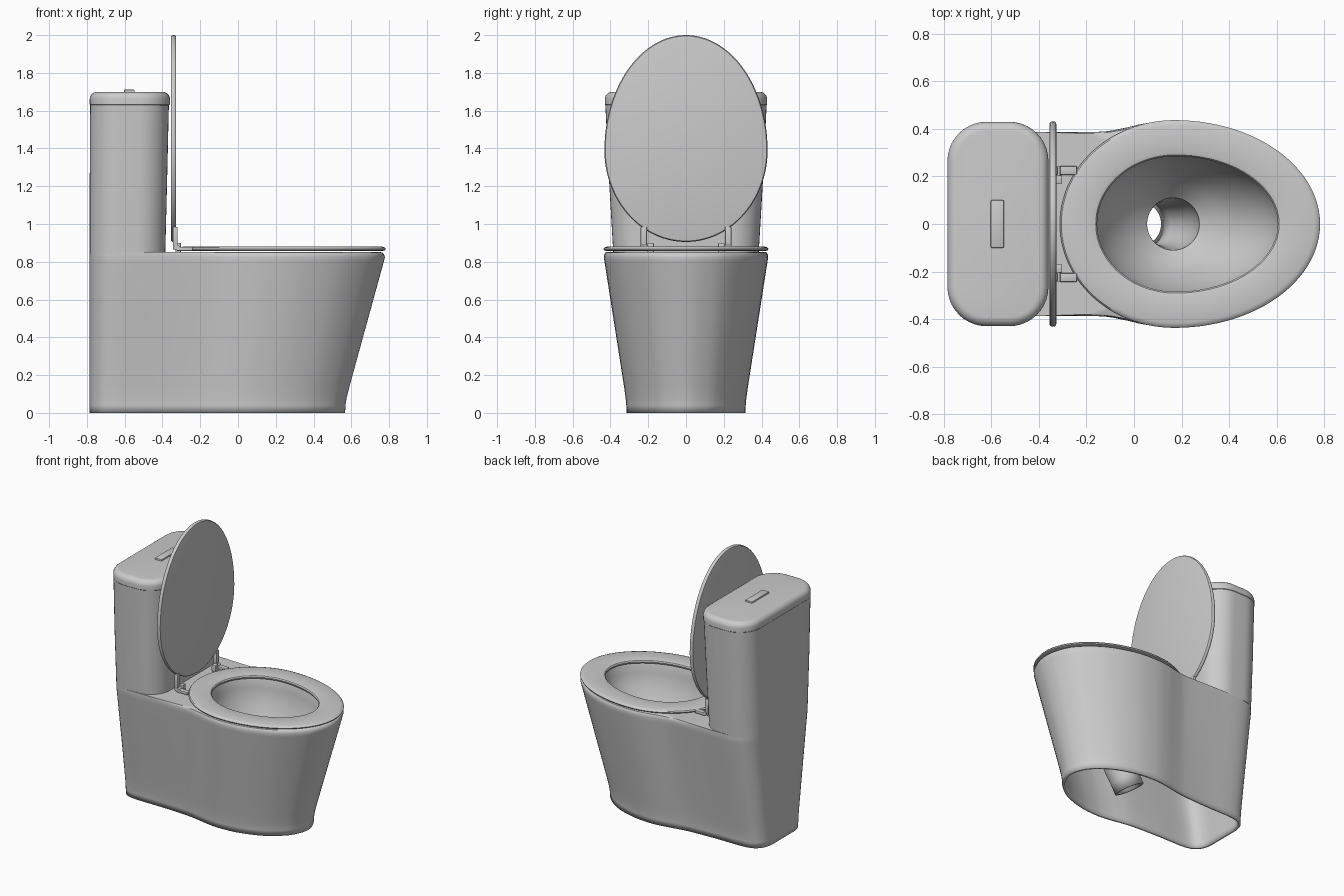
import bpy, bmesh, math
from mathutils import Vector

if "Cube" in bpy.data.objects:
    bpy.data.objects.remove(bpy.data.objects["Cube"])

N = 112  # points per ring


def finish(name, bm, angle=35):
    me = bpy.data.meshes.new(name)
    bm.to_mesh(me)
    bm.free()
    ob = bpy.data.objects.new(name, me)
    bpy.context.collection.objects.link(ob)
    bpy.ops.object.select_all(action='DESELECT')
    ob.select_set(True)
    bpy.context.view_layer.objects.active = ob
    bpy.ops.object.shade_smooth_by_angle(angle=math.radians(angle))
    return ob


def loft(name, rings, caps=False, loop=False):
    bm = bmesh.new()
    vs = [[bm.verts.new(p) for p in r] for r in rings]
    n = len(rings[0])
    pairs = list(zip(vs, vs[1:])) + ([(vs[-1], vs[0])] if loop else [])
    for a, b in pairs:
        for i in range(n):
            j = (i + 1) % n
            bm.faces.new((a[i], a[j], b[j], b[i]))
    if caps:
        bm.faces.new(vs[0][::-1])
        bm.faces.new(vs[-1])
    if caps or loop:
        bmesh.ops.recalc_face_normals(bm, faces=bm.faces)
    return finish(name, bm)


def egg(cx, back, front, hw, z, tilt=0.0):
    pts = []
    for k in range(N):
        a = math.pi + 2 * math.pi * k / N
        c = math.cos(a)
        d = c * (front if c > 0 else back)
        pts.append(Vector((cx + d * math.cos(tilt), hw * math.sin(a), z + d * math.sin(tilt))))
    return pts


def rounded_rect(x0, x1, hw, r, z, seg=10):
    pts = []
    for q, (cx, cy) in enumerate([(x1 - r, hw - r), (x0 + r, hw - r), (x0 + r, r - hw), (x1 - r, r - hw)]):
        for k in range(seg + 1):
            a = math.pi / 2 * (q + k / seg)
            pts.append(Vector((cx + r * math.cos(a), cy + r * math.sin(a), z)))
    return pts


def box(name, x0, x1, y0, y1, z0, z1, bevel=0.004):
    bm = bmesh.new()
    bmesh.ops.create_cube(bm, size=1)
    for v in bm.verts:
        v.co = Vector(((x0 + x1) / 2 + v.co.x * (x1 - x0),
                       (y0 + y1) / 2 + v.co.y * (y1 - y0),
                       (z0 + z1) / 2 + v.co.z * (z1 - z0)))
    bmesh.ops.bevel(bm, geom=bm.edges[:], offset=bevel, segments=2, affect='EDGES', profile=0.5)
    return finish(name, bm)


# half outlines of the pedestal, rear to front
TOP = [(-.785, 0), (-.785, .235), (-.741, .341), (-.635, .385), (-.4, .387), (-.15, .388),
       (-.05, .402), (.05, .424), (.17, .435), (.35, .416), (.55, .34), (.7, .215), (.76, .10), (.778, 0)]
BASE = [(-.785, 0), (-.785, .13), (-.755, .215), (-.67, .26), (-.42, .265), (-.22, .275),
        (-.12, .29), (-.02, .308), (.08, .315), (.22, .30), (.38, .245), (.5, .155), (.552, .07), (.567, 0)]


def outline(half):
    p = [Vector((x, -y, 0)) for x, y in half]
    flip = lambda v: Vector((v.x, -v.y, 0))
    p = [flip(p[1])] + p + [flip(p[-2])]
    pts = []
    for i in range(1, len(p) - 2):
        a, b, c, d = p[i - 1:i + 3]
        for k in range(4):
            t = k / 4
            q = 0.5 * (2 * b + (c - a) * t + (2 * a - 5 * b + 4 * c - d) * t * t + (3 * b - a - 3 * c + d) * t ** 3)
            q.x = max(q.x, -.785)
            pts.append(q)
    pts.append(p[-2])
    return pts + [flip(v) for v in pts[-2:0:-1]]


top, base = outline(TOP), outline(BASE)
N = len(top)


def body_ring(z, t, inset=0.0):
    ring = []
    for a, b in zip(base, top):
        q = a.lerp(b, t)
        w = 1 - inset * min(1, max(0, (q.x + .4) / .4))
        ring.append(Vector((q.x * w, q.y * w, z)))
    return ring


# pedestal, deck, bowl and drain as one hollow shell
rings = [body_ring(0, 0), body_ring(.04, .01), body_ring(.08, .04), body_ring(.14, .11)]
rings += [body_ring(.14 + .66 * k / 5, .11 + .86 * k / 5) for k in range(1, 6)]
rings += [body_ring(.825, 1), body_ring(.84, 1, .006), body_ring(.849, 1, .018), body_ring(.852, 1, .035)]
rings += [egg(.175, .35, .45, .305, .852), egg(.175, .345, .445, .30, .84)]
for k in range(1, 9):
    u = k / 8
    s = math.cos(u * math.pi / 2) ** .8 if u < 1 else 0
    rings.append(egg(.175 - .01 * u, .11 + .235 * s, .11 + .335 * s, .11 + .19 * s, .84 - .44 * u))
for cx, cz, r, tl in [(.163, .36, .108, -3), (.15, .29, .10, -12), (.12, .21, .09, -24), (.08, .14, .085, -30), (.04, .075, .085, -30)]:
    rings.append(egg(cx, r, r, r, cz, math.radians(tl)))
body = loft("pedestal_and_bowl", rings)
mod = body.modifiers.new("wall", 'SOLIDIFY')
mod.thickness = 0.018
mod.offset = -1

# seat ring
loft("seat", [egg(.17, .467, .597, .422, .857), egg(.17, .479, .609, .434, .861),
              egg(.17, .482, .613, .437, .868), egg(.17, .476, .606, .431, .876),
              egg(.17, .46, .59, .416, .881), egg(.175, .35, .45, .305, .881),
              egg(.175, .336, .436, .291, .877), egg(.175, .33, .43, .285, .869),
              egg(.175, .334, .434, .289, .857)], loop=True)

# cistern and its lid
loft("tank", [rounded_rect(-.785, -.385, .385, .15, .845), rounded_rect(-.785, -.375, .408, .155, 1.24),
              rounded_rect(-.783, -.366, .427, .16, 1.63)], caps=True)
lid = [rounded_rect(-.78, -.365, .425, .16, 1.628), rounded_rect(-.785, -.36, .43, .165, 1.633)]
for k in range(7):
    a = math.pi / 2 * k / 6
    d = .04 * (1 - math.cos(a))
    lid.append(rounded_rect(-.785 + d, -.36 - d, .43 - d, .165 - d, 1.66 + .04 * math.sin(a)))
loft("tank_lid", lid, caps=True)
box("flush_button", -.603, -.547, -.10, .10, 1.69, 1.711)


# raised seat cover, an upright egg disc
def cover_ring(x, d):
    return [Vector((x, p.y, p.x)) for p in egg(1.39, .485 - d, .61 - d, .432 - d, 0)]


loft("seat_cover", [cover_ring(-.356, .012), cover_ring(-.354, .005), cover_ring(-.348, .001), cover_ring(-.342, 0),
                    cover_ring(-.334, .001), cover_ring(-.329, .005), cover_ring(-.327, .012)], caps=True)

# hinges on both sides
for s, side in ((-1, "right"), (1, "left")):
    def part(name, x0, x1, ya, yb, z0, z1):
        y0, y1 = sorted((s * ya, s * yb))
        box(side + name, x0, x1, y0, y1, z0, z1)
    part("_cover_arm", -.345, -.320, .207, .24, .865, .985)
    part("_hinge_block", -.332, -.302, .17, .205, .85, .90)
    part("_seat_arm", -.325, -.24, .207, .243, .858, .879)
    bm = bmesh.new()
    bmesh.ops.create_cone(bm, cap_ends=True, segments=20, radius1=.013, radius2=.013, depth=.075)
    for v in bm.verts:
        v.co = Vector((-.322 + v.co.x, s * .207 + v.co.z, .876 + v.co.y))
    bmesh.ops.recalc_face_normals(bm, faces=bm.faces)
    finish(side + "_hinge_pin", bm)
